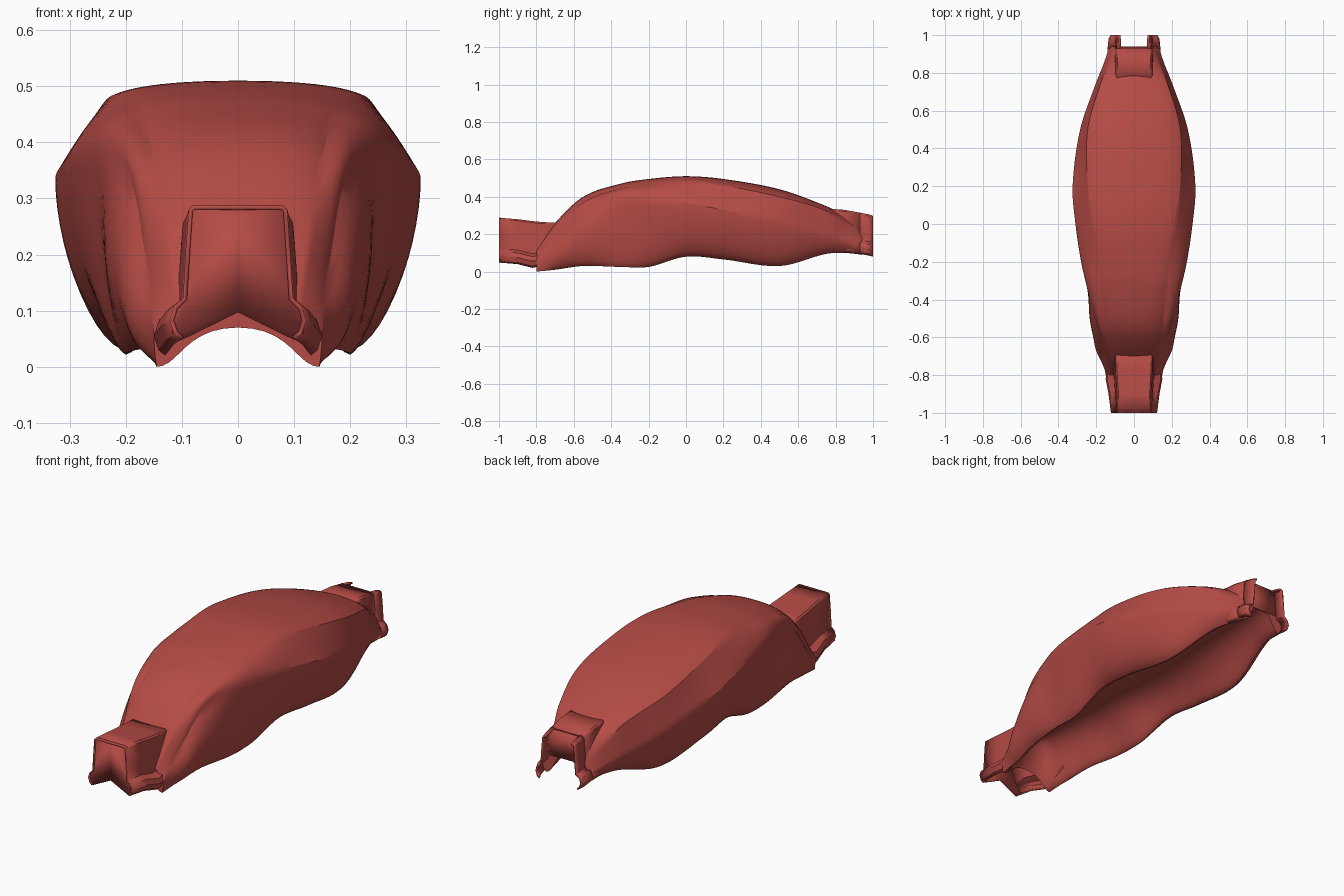
import bpy
import bmesh
from mathutils import Vector

cube = bpy.data.objects.get("Cube")
if cube:
    bpy.data.objects.remove(cube)

red = bpy.data.materials.new("tank_red")
red.use_nodes = True
color = (0.46, 0.07, 0.06, 1)
red.diffuse_color = color
bsdf = red.node_tree.nodes["Principled BSDF"]
bsdf.inputs["Base Color"].default_value = color
bsdf.inputs["Roughness"].default_value = 0.5


def finish(bm, name, thickness=0):
    """Turn a bmesh into a smooth shaded object, optionally as sheet metal."""
    bmesh.ops.remove_doubles(bm, verts=bm.verts, dist=0.0005)
    bmesh.ops.recalc_face_normals(bm, faces=bm.faces)
    mesh = bpy.data.meshes.new(name)
    bm.to_mesh(mesh)
    bm.free()
    obj = bpy.data.objects.new(name, mesh)
    bpy.context.collection.objects.link(obj)
    mesh.materials.append(red)
    bpy.ops.object.select_all(action="DESELECT")
    obj.select_set(True)
    bpy.context.view_layer.objects.active = obj
    bpy.ops.object.shade_smooth_by_angle()
    if thickness:
        mod = obj.modifiers.new("sheet", "SOLIDIFY")
        mod.thickness = thickness
    return obj


def loft(bm, rings, closed=False):
    """Skin neighbouring rings of points; cap the ends of a closed loft."""
    rows = [[bm.verts.new(p) for p in ring] for ring in rings]
    count = len(rows[0])
    for a, b in zip(rows, rows[1:]):
        for i in range(count if closed else count - 1):
            j = (i + 1) % count
            bm.faces.new((a[i], a[j], b[j], b[i]))
    if closed:
        bm.faces.new(rows[0])
        bm.faces.new(rows[-1])


def bezier(points, steps):
    out = []
    for s in range(steps):
        level, t = [Vector(p) for p in points], s / steps
        while len(level) > 1:
            level = [a.lerp(b, t) for a, b in zip(level, level[1:])]
        out.append(level[0])
    return out


def ramp(y, start, end):
    t = min(1, max(0, (y - start) / (end - start)))
    return t * t * (3 - 2 * t)


def station(table, y):
    """Smooth interpolation of the table rows along the first column."""
    last = len(table) - 1
    k = max(i for i in range(last) if table[i][0] <= y + 1e-6)
    p, q = table[k], table[k + 1]
    o, r = table[max(k - 1, 0)], table[min(k + 2, last)]
    h = q[0] - p[0]
    t = (y - p[0]) / h
    row = []
    for c in range(1, len(p)):
        m = (q[c] - o[c]) / (q[0] - o[0]) * h
        n = (r[c] - p[c]) / (r[0] - p[0]) * h
        d = q[c] - p[c]
        row.append(p[c] + t * (m + t * (3 * d - 2 * m - n + t * (m + n - 2 * d))))
    return row


# Body stations: y, top z, shoulder x z, side crease x z, lower lip x z
stations = [
    (-.8, .12, .11, .11, .15, .06, .145, 0),
    (-.7, .26, .13, .24, .16, .16, .15, .01),
    (-.55, .4, .15, .37, .19, .33, .17, .03),
    (-.35, .47, .17, .445, .245, .39, .2, .025),
    (-.2, .495, .19, .47, .28, .385, .2, .025),
    (0, .51, .22, .485, .31, .365, .21, .08),
    (.2, .495, .245, .46, .325, .33, .22, .065),
    (.5, .44, .245, .4, .285, .265, .2, .03),
    (.75, .35, .175, .325, .2, .195, .15, .095),
    (.85, .3, .135, .25, .16, .165, .125, .1),
    (.94, .25, .105, .18, .13, .14, .11, .09),
]


def body_section(y):
    top, sx, sz, cx, cz, bx, bz = station(stations, y)
    puff = 0.025 * (1 - ramp(y, -.3, .2)) * ramp(y, -.8, -.5)
    bulge = 0.07 * (1 - ramp(y, -.55, -.3)) * ramp(y, -.8, -.65)
    ceiling = min(0.2, top - 0.05)
    half = bezier([(0, top), (sx * .75, top), (sx, sz)], 10)
    half += bezier([(sx, sz), ((sx + cx) / 2 + puff, (sz + cz) / 2 + puff), (cx, cz)], 7)
    half += bezier([(cx, cz), (cx + bulge, cz - .35 * (cz - bz)),
                    (bx + .6 * (cx - bx) + bulge / 2, bz + .02), (bx, bz)], 12)
    half += bezier([(bx, bz), (bx - .04, bz), (bx - .05, ceiling), (0, ceiling)], 10)
    half.append(Vector((0, ceiling)))
    mirror = [(-p.x, p.y) for p in half[-2:0:-1]]
    return [(x, y, z) for x, z in [tuple(p) for p in half] + mirror]


bm = bmesh.new()
rings = 64
first, final = stations[0][0], stations[-1][0]
loft(bm, [body_section(first + (final - first) * i / rings) for i in range(rings + 1)], True)
finish(bm, "tank_body")


def saddle(y, top, width, foot, low, start=0):
    """Half cross-section of an end bracket: roof, wall and flared foot."""
    flare = low + 0.06
    return [(start, y, top), (width - .01, y, top), (width - .002, y, top - .008),
            (width + .004, y, (top + flare) / 2), (width + .008, y, flare + .015),
            (foot - .008, y, flare), (foot, y, flare - .025), (foot - .008, y, low + .01),
            (foot - .02, y, low)]


def mirrored_sheet(name, sections):
    bm = bmesh.new()
    for side in (1, -1):
        loft(bm, [[(side * x, y, z) for x, y, z in s] for s in sections])
    return finish(bm, name, 0.008)


def plate(name, outline, y):
    bm = bmesh.new()
    points = outline + [(-x, z) for x, z in reversed(outline) if x > 0]
    bm.faces.new([bm.verts.new((x, y, z)) for x, z in points])
    return finish(bm, name, 0.006)


# Front bracket: hollow box with a notched front plate
mirrored_sheet("front_bracket", [
    saddle(-1, .288, .09, .122, .048),
    saddle(-.9, .28, .092, .135, .04),
    saddle(-.82, .27, .097, .15, .02),
    saddle(-.77, .265, .1, .145, .03),
    saddle(-.66, .26, .1, .13, .06),
])
plate("front_plate", [(0, .288), (.08, .288), (.088, .28), (.097, .12),
                      (.118, .09), (.118, .06), (.1, .048), (0, .097)], -.996)

# Rear bracket: roof, closing plate and two prongs around the notch
mirrored_sheet("rear_bracket", [
    saddle(.75, .337, .1, .15, .11),
    saddle(.85, .33, .098, .145, .1),
    saddle(.93, .315, .095, .14, .095),
])
plate("rear_plate", [(0, .312), (.09, .312), (.1, .18), (0, .18)], .935)
mirrored_sheet("rear_prongs", [
    saddle(.93, .315, .095, .14, .095, .068),
    saddle(.98, .305, .092, .135, .085, .07),
    saddle(1, .298, .09, .125, .08, .072),
])
